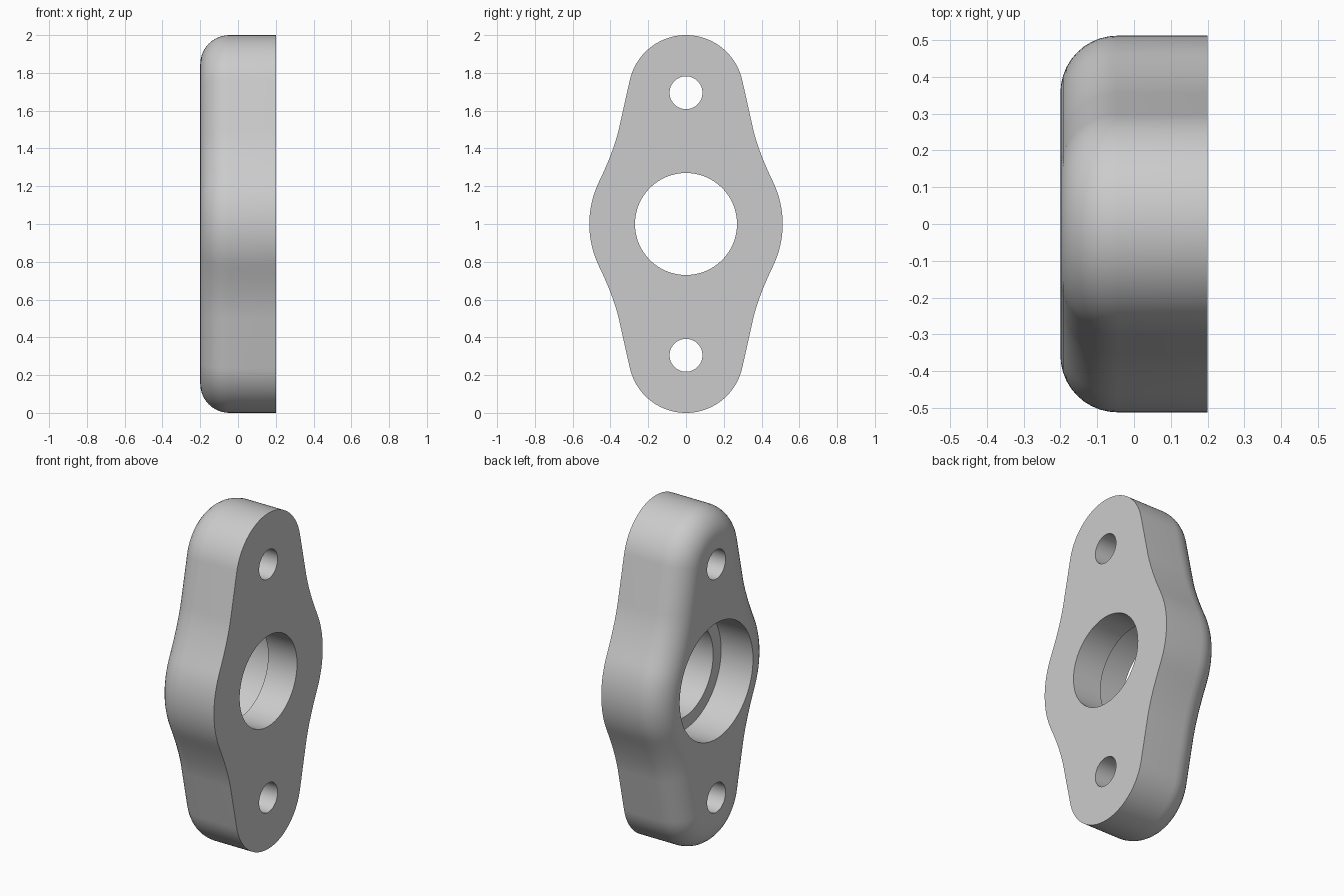
import bpy, bmesh
from math import sin, cos, pi, radians
from mathutils import Vector

if "Cube" in bpy.data.objects:
    bpy.data.objects.remove(bpy.data.objects["Cube"])

HALF_T = 0.2        # half thickness along x
FILLET = 0.155      # rounded rim on the -x side
LOBE_Z, LOBE_R = 0.695, 0.305
BODY_R = 0.512
WAIST, TIP = radians(25.6), radians(12.7)


def polar(a, r=1.0):
    return Vector((r * cos(a), r * sin(a)))


def outline():
    """Closed flange outline as (point, outward normal) pairs in the yz plane."""
    quarter = [(polar(WAIST * i / 8, BODY_R), polar(WAIST * i / 8)) for i in range(9)]
    # Concave flank, tangent to the body arc and to the straight neck
    start, end = quarter[-1][0], Vector((0.356, 0.5))
    ctrl = Vector((0.384, 0.381))
    for i in range(1, 9):
        t = i / 8
        p = start * (1 - t) ** 2 + ctrl * 2 * t * (1 - t) + end * t * t
        quarter.append((p, polar(WAIST + (TIP - WAIST) * t)))
    # Rounded end lobe
    for i in range(21):
        a = TIP + (pi / 2 - TIP) * i / 20
        quarter.append((Vector((0, LOBE_Z)) + polar(a, LOBE_R), polar(a)))
    flip = lambda v: Vector((-v.x, v.y))
    half = quarter + [(flip(p), flip(n)) for p, n in reversed(quarter[:-1])]
    return half[:-1] + [(-p, -n) for p, n in half[:-1]]


bm = bmesh.new()


def ring(points, x):
    verts = [bm.verts.new((x, p.x, p.y + 1)) for p in points]
    for i, v in enumerate(verts):
        bm.edges.new((verts[i - 1], v))
    return verts


def bridge(a, b, smooth=True):
    for i in range(len(a)):
        bm.faces.new((a[i - 1], a[i], b[i], b[i - 1])).smooth = smooth


def circle(z, r, n):
    return [Vector((0, z)) + polar(2 * pi * i / n, r) for i in range(n)]


def cap(loops):
    edges = [bm.edges.get((l[i - 1], l[i])) for l in loops for i in range(len(l))]
    bmesh.ops.triangle_fill(bm, edges=edges, use_beauty=True)


# Outer wall and rounded rim
path = outline()
walls = [ring([p for p, n in path], HALF_T)]
STEPS = 10
for i in range(STEPS + 1):
    a = pi / 2 * i / STEPS
    inset = FILLET * (1 - cos(a))
    walls.append(ring([p - n * inset for p, n in path],
                      -HALF_T + FILLET * (1 - sin(a))))
for a, b in zip(walls, walls[1:]):
    bridge(a, b)

# Stepped centre bore
bore = [ring(circle(0, r, 96), x) for r, x in
        ((0.27, HALF_T), (0.27, 0.01), (0.345, 0.01), (0.345, -HALF_T))]
for i in range(3):
    bridge(bore[i], bore[i + 1], smooth=(i != 1))

# Bolt holes
flat_side, round_side = [walls[0], bore[0]], [walls[-1], bore[-1]]
for z in (LOBE_Z, -LOBE_Z):
    near, far = (ring(circle(z, 0.087, 48), x) for x in (HALF_T, -HALF_T))
    bridge(near, far)
    flat_side.append(near)
    round_side.append(far)

# Flat faces
cap(flat_side)
cap(round_side)

bmesh.ops.recalc_face_normals(bm, faces=bm.faces[:])
for e in bm.edges:
    e.smooth = e.calc_face_angle(0) < radians(30)

mesh = bpy.data.meshes.new("flange_plate")
bm.to_mesh(mesh)
bm.free()
flange = bpy.data.objects.new("flange_plate", mesh)
bpy.context.collection.objects.link(flange)

# Single grey material
grey = bpy.data.materials.new("plain_grey")
grey.use_nodes = True
colour = (0.6, 0.6, 0.6, 1)
grey.diffuse_color = colour
grey.node_tree.nodes["Principled BSDF"].inputs["Base Color"].default_value = colour
mesh.materials.append(grey)
